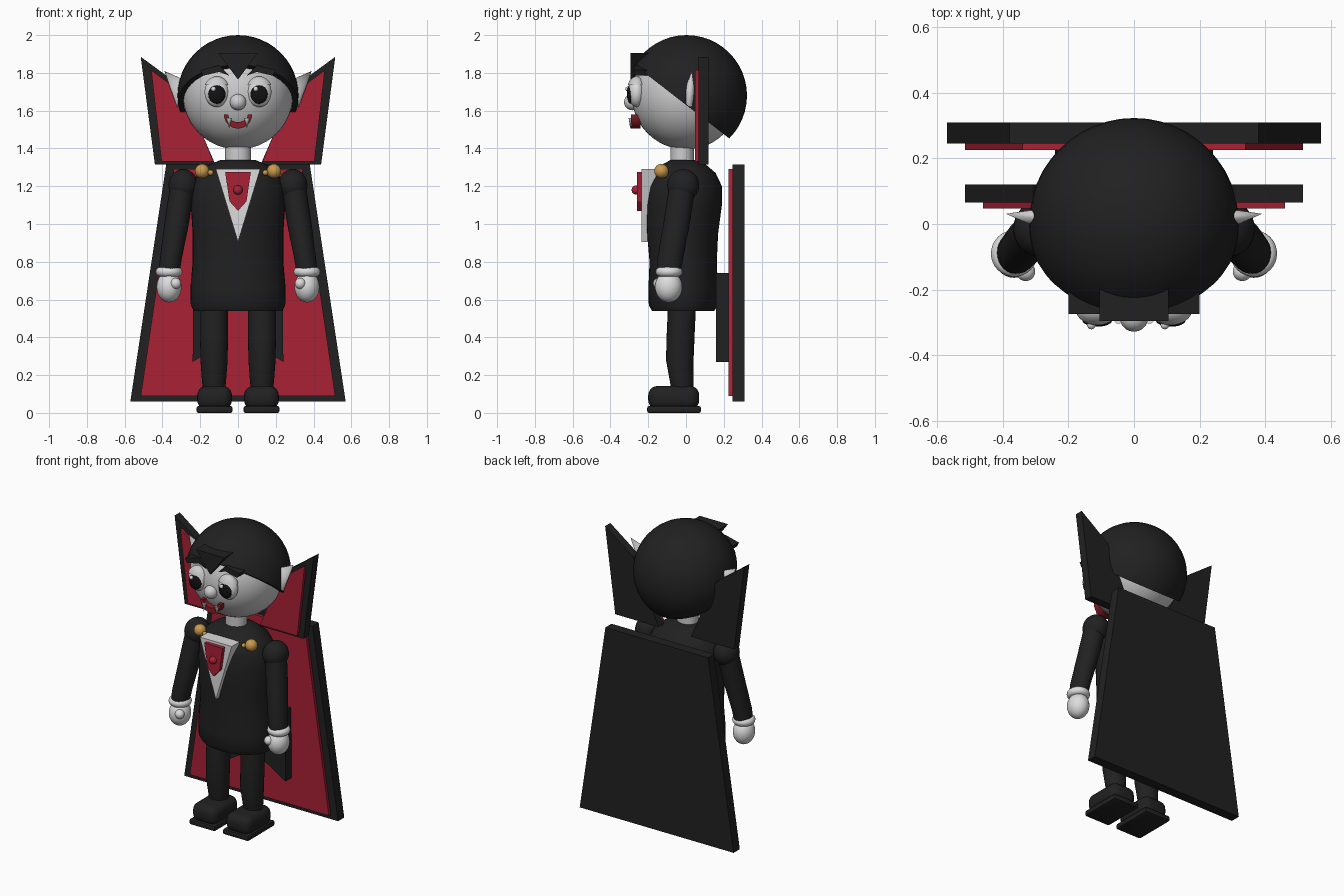
import bpy, bmesh, math
from mathutils import Vector, Matrix

cube = bpy.data.objects.get("Cube")
if cube:
    bpy.data.objects.remove(cube)


def material(name, r, g, b):
    m = bpy.data.materials.new(name)
    m.use_nodes = True
    m.diffuse_color = (r, g, b, 1)
    m.node_tree.nodes["Principled BSDF"].inputs["Base Color"].default_value = (r, g, b, 1)
    return m


BLACK = material("black cloth", 0.015, 0.015, 0.015)
PUPIL = material("eye black", 0.006, 0.006, 0.007)
RED = material("red lining", 0.4, 0.015, 0.035)
DARK_RED = material("mouth red", 0.25, 0.012, 0.02)
SKIN = material("pale skin", 0.62, 0.61, 0.62)
WHITE = material("white", 0.72, 0.72, 0.72)
GOLD = material("gold", 0.58, 0.32, 0.07)


def finish(name, bm, mat, smooth=True):
    bmesh.ops.recalc_face_normals(bm, faces=bm.faces[:])
    me = bpy.data.meshes.new(name)
    bm.to_mesh(me)
    bm.free()
    ob = bpy.data.objects.new(name, me)
    bpy.context.collection.objects.link(ob)
    me.materials.append(mat)
    if smooth:
        bpy.ops.object.select_all(action="DESELECT")
        ob.select_set(True)
        bpy.context.view_layer.objects.active = ob
        bpy.ops.object.shade_smooth_by_angle(angle=math.radians(40))
    return ob


def ball(name, mat, loc, size, cut=None, segs=32):
    """Ellipsoid; cut = (point, normal) keeps the side the normal points to."""
    bm = bmesh.new()
    bmesh.ops.create_uvsphere(bm, u_segments=segs, v_segments=segs // 2, radius=1)
    size = (size,) * 3 if isinstance(size, float) else size
    bmesh.ops.transform(bm, matrix=Matrix.Translation(loc) @ Matrix.Diagonal((*size, 1)), verts=bm.verts)
    if cut:
        res = bmesh.ops.bisect_plane(bm, geom=bm.verts[:] + bm.edges[:] + bm.faces[:],
                                     plane_co=cut[0], plane_no=cut[1], clear_inner=True)
        bmesh.ops.edgeloop_fill(bm, edges=[e for e in res["geom_cut"] if isinstance(e, bmesh.types.BMEdge)])
    return finish(name, bm, mat)


def plate(name, mat, points, y0, y1, side=1):
    """Front-facing (x, z) outline extruded from y0 to y1."""
    bm = bmesh.new()
    face = bm.faces.new([bm.verts.new((x * side, y0, z)) for x, z in points])
    ext = bmesh.ops.extrude_face_region(bm, geom=[face])
    bmesh.ops.translate(bm, vec=(0, y1 - y0, 0),
                        verts=[v for v in ext["geom"] if isinstance(v, bmesh.types.BMVert)])
    bmesh.ops.triangulate(bm, faces=[f for f in bm.faces if len(f.verts) > 4])
    return finish(name, bm, mat, False)


def loft(name, mat, rings, segs=28):
    """Skin over horizontal ellipses (x, y, z, rx, ry)."""
    bm = bmesh.new()
    loops = []
    for x, y, z, rx, ry in rings:
        angles = [math.tau * i / segs for i in range(segs)]
        loops.append([bm.verts.new((x + rx * math.cos(a), y + ry * math.sin(a), z)) for a in angles])
    for low, high in zip(loops, loops[1:]):
        for i in range(segs):
            j = (i + 1) % segs
            bm.faces.new((low[i], low[j], high[j], high[i]))
    bm.faces.new(loops[0])
    bm.faces.new(loops[-1])
    return finish(name, bm, mat)


def cone(name, mat, base, tip, radius, flat=1.0):
    """Cone from base to tip, squashed along its local y."""
    bm = bmesh.new()
    axis = Vector(tip) - Vector(base)
    bmesh.ops.create_cone(bm, cap_ends=True, segments=20, radius1=radius, radius2=0, depth=axis.length)
    m = (Matrix.Translation((Vector(base) + Vector(tip)) / 2) @ Matrix.Diagonal((1, flat, 1, 1))
         @ axis.to_track_quat("Z", "Y").to_matrix().to_4x4())
    bmesh.ops.transform(bm, matrix=m, verts=bm.verts)
    return finish(name, bm, mat)


def block(name, mat, loc, size, bevel, segs):
    bm = bmesh.new()
    bmesh.ops.create_cube(bm, size=1)
    bmesh.ops.transform(bm, matrix=Matrix.Translation(loc) @ Matrix.Diagonal((*size, 1)), verts=bm.verts)
    bmesh.ops.bevel(bm, geom=bm.edges[:], offset=bevel, segments=segs, profile=0.5, affect="EDGES")
    return finish(name, bm, mat)


# Head, hair cap with slanted hairline, widow's peak, neck
ball("head", SKIN, (0, 0, 1.685), (0.292, 0.288, 0.29), segs=48)
ball("hair_cap", BLACK, (0, 0.003, 1.68), 0.32, ((0, -0.27, 1.84), (0, 0.38, 0.49)), 48)
plate("hair_peak", BLACK, [(-0.105, 1.905), (0, 1.765), (0.105, 1.905)], -0.295, -0.15)
loft("neck", SKIN, [(0, -0.02, 1.29, 0.068, 0.062), (0, -0.02, 1.44, 0.068, 0.062)])

# Nose and smiling mouth
ball("nose", SKIN, (0, -0.285, 1.645), 0.043)
arc = [math.radians(180 + 180 * i / 12) for i in range(13)]
smile = [(0.075 * math.cos(a), 1.58 + 0.075 * math.sin(a)) for a in arc]
smile += [(0.052 * math.cos(a), 1.58 + 0.04 * math.sin(a)) for a in reversed(arc)]
plate("mouth", DARK_RED, smile, -0.29, -0.24)

# Torso, shirt front and tie
loft("torso", BLACK, [
    (0, -0.015, 0.54, 0.235, 0.165), (0, -0.015, 0.57, 0.25, 0.182), (0, -0.015, 0.66, 0.252, 0.184),
    (0, -0.015, 0.8, 0.24, 0.178), (0, -0.018, 0.95, 0.24, 0.188), (0, -0.01, 1.1, 0.25, 0.2),
    (0, -0.005, 1.2, 0.245, 0.195), (0, -0.008, 1.27, 0.21, 0.165), (0, -0.01, 1.315, 0.15, 0.115),
    (0, -0.01, 1.34, 0.09, 0.07)], 40)
plate("shirt_front", WHITE, [(-0.118, 1.292), (0, 0.905), (0.118, 1.292)], -0.235, -0.15)
plate("tie", RED, [(-0.068, 1.275), (-0.045, 1.12), (0, 1.07), (0.045, 1.12), (0.068, 1.275)], -0.26, -0.23)
ball("tie_stud", RED, (0, -0.263, 1.18), 0.025)

# Cape and lining
plate("cape", BLACK, [(-0.57, 0.06), (0.57, 0.06), (0.38, 1.315), (-0.38, 1.315)], 0.245, 0.31)
plate("cape_lining", RED, [(-0.515, 0.09), (0.515, 0.09), (0.34, 1.29), (-0.34, 1.29)], 0.225, 0.25)

for s, side in ((1, "left_"), (-1, "right_")):
    # Eye with lid, pupil and glint; brow; fang; pointed ear
    ball(side + "eye", WHITE, (s * 0.112, -0.262, 1.697), (0.065, 0.045, 0.078))
    ball(side + "eyelid", SKIN, (s * 0.112, -0.262, 1.697), (0.072, 0.052, 0.085),
         ((0, 0, 1.735), (0, 0, 1)))
    ball(side + "pupil", PUPIL, (s * 0.112, -0.292, 1.688), (0.046, 0.021, 0.052))
    ball(side + "glint", WHITE, (s * 0.112 - 0.018, -0.308, 1.715), 0.013, segs=16)
    plate(side + "brow", BLACK, [(0.045, 1.785), (0.1, 1.805), (0.185, 1.785), (0.2, 1.815), (0.1, 1.84)],
          -0.275, -0.17, s)
    cone(side + "fang", WHITE, (s * 0.047, -0.29, 1.56), (s * 0.047, -0.295, 1.505), 0.014)
    cone(side + "ear", SKIN, (s * 0.265, 0.01, 1.675), (s * 0.39, 0.04, 1.81), 0.08, 0.4)

    # Gold cape clasp
    ball(side + "clasp", GOLD, (s * 0.19, -0.13, 1.28), 0.038)
    ball(side + "clasp_link", GOLD, (s * 0.145, -0.145, 1.272), 0.015, segs=16)

    # Standing collar and its lining
    plate(side + "collar", BLACK, [(0.12, 1.315), (0.44, 1.315), (0.515, 1.885), (0.31, 1.735), (0.2, 1.5)],
          0.065, 0.12, s)
    plate(side + "collar_lining", RED, [(0.13, 1.332), (0.405, 1.332), (0.46, 1.815), (0.31, 1.705), (0.2, 1.5)],
          0.047, 0.07, s)

    # Coat tail
    plate(side + "coat_tail", BLACK, [(0.06, 0.74), (0.06, 0.38), (0.24, 0.27), (0.235, 0.74)], 0.16, 0.23, s)

    # Arm, cuff and hand
    ball(side + "shoulder", BLACK, (s * 0.29, -0.015, 1.205), (0.078, 0.085, 0.085))
    loft(side + "sleeve", BLACK, [
        (s * 0.365, -0.09, 0.74, 0.055, 0.062), (s * 0.355, -0.083, 0.82, 0.058, 0.068),
        (s * 0.325, -0.05, 1.0, 0.065, 0.07), (s * 0.295, -0.02, 1.2, 0.065, 0.07)])
    bpy.ops.mesh.primitive_torus_add(location=(s * 0.365, -0.09, 0.747), major_radius=0.045,
                                     minor_radius=0.026, major_segments=32, minor_segments=12)
    cuff = bpy.context.object
    cuff.name = side + "cuff"
    cuff.data.materials.append(WHITE)
    bpy.ops.object.shade_smooth()
    ball(side + "hand", WHITE, (s * 0.365, -0.092, 0.667), (0.066, 0.072, 0.082))
    ball(side + "thumb", WHITE, (s * 0.33, -0.145, 0.685), 0.029)

    # Leg and shoe
    loft(side + "leg", BLACK, [
        (s * 0.127, -0.02, 0.1, 0.055, 0.055), (s * 0.127, -0.022, 0.16, 0.063, 0.062),
        (s * 0.127, -0.033, 0.28, 0.072, 0.073), (s * 0.127, -0.028, 0.42, 0.074, 0.074),
        (s * 0.127, -0.02, 0.6, 0.074, 0.074)])
    block(side + "shoe", BLACK, (s * 0.124, -0.065, 0.08), (0.184, 0.27, 0.125), 0.05, 5)
    block(side + "sole", BLACK, (s * 0.124, -0.063, 0.018), (0.19, 0.285, 0.036), 0.01, 2)
